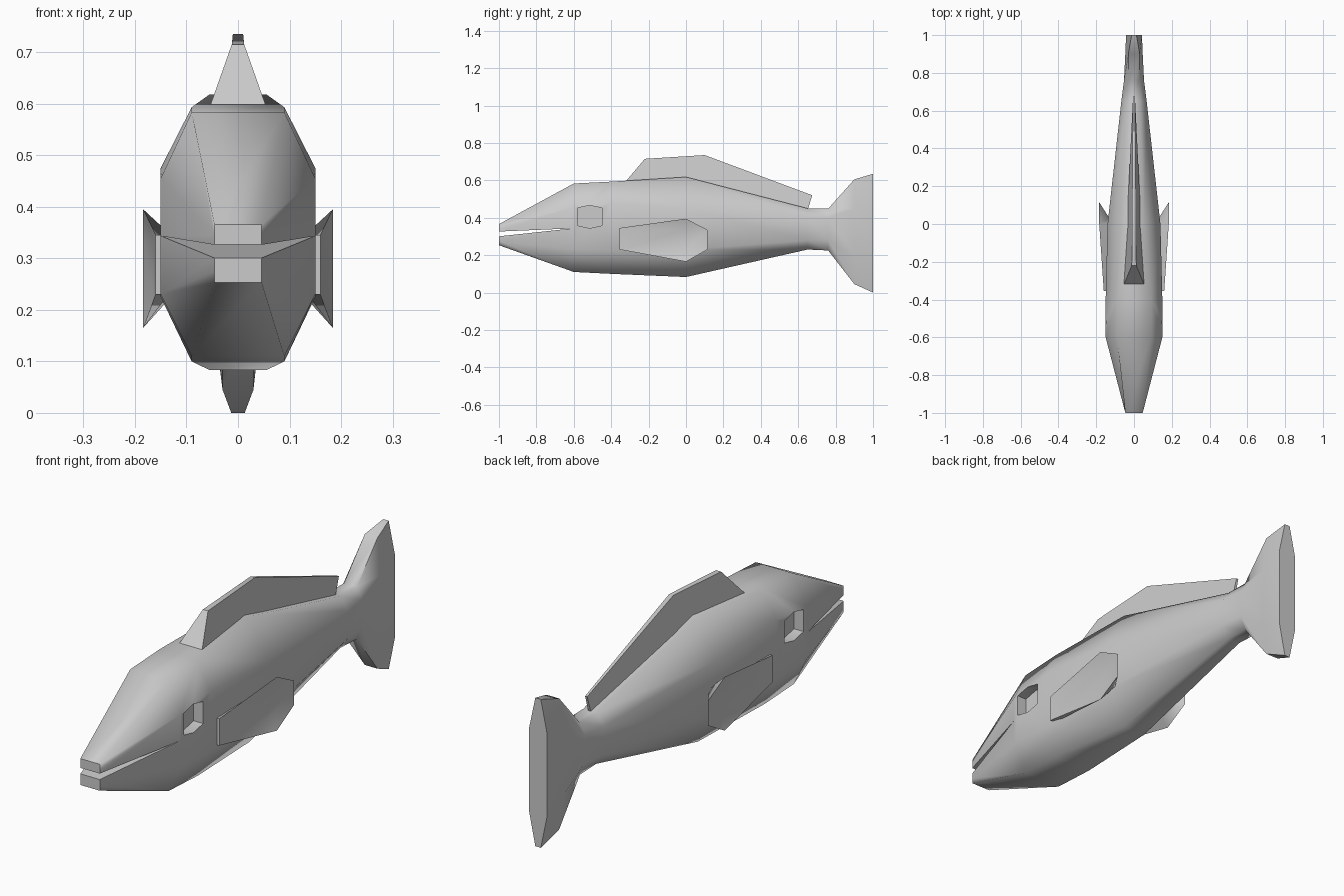
import bpy, bmesh
from math import radians

if "Cube" in bpy.data.objects:
    bpy.data.objects.remove(bpy.data.objects["Cube"])


def make(name, verts, faces):
    bm = bmesh.new()
    vs = [bm.verts.new(v) for v in verts]
    for f in faces:
        bm.faces.new([vs[i] for i in f])
    bmesh.ops.recalc_face_normals(bm, faces=bm.faces)
    me = bpy.data.meshes.new(name)
    bm.to_mesh(me)
    bm.free()
    ob = bpy.data.objects.new(name, me)
    bpy.context.collection.objects.link(ob)
    return ob


def loft(name, rings):
    """Skin equal-length rings and cap both ends."""
    n = len(rings[0])
    verts = [v for r in rings for v in r]
    faces = [list(range(n)), list(range(len(verts) - n, len(verts)))]
    for k in range(len(rings) - 1):
        for i in range(n):
            j = (i + 1) % n
            faces.append([k * n + i, k * n + j, k * n + n + j, k * n + n + i])
    return make(name, verts, faces)


def activate(ob):
    bpy.ops.object.select_all(action='DESELECT')
    ob.select_set(True)
    bpy.context.view_layer.objects.active = ob


def smooth(ob, deg):
    activate(ob)
    bpy.ops.object.shade_smooth_by_angle(angle=radians(deg))


def cut(ob, cutter):
    activate(ob)
    m = ob.modifiers.new("cut", 'BOOLEAN')
    m.operation, m.solver, m.object = 'DIFFERENCE', 'EXACT', cutter
    bpy.ops.object.modifier_apply(modifier=m.name)
    bpy.data.objects.remove(cutter)


# Body and tail: y, half width at top / side / bottom, z of top, upper side, lower side, bottom
sections = [
    (-1.0, .046, .046, .046, .366, .345, .275, .253),
    (-0.6, .09, .15, .09, .583, .455, .23, .11),
    (-0.4, .09, .15, .09, .593, .475, .225, .10),
    (0.0, .055, .14, .055, .618, .45, .23, .083),
    (0.65, .03, .067, .03, .45, .40, .28, .23),
    (0.76, .03, .053, .03, .448, .40, .28, .225),
    (0.9, .03, .046, .03, .605, .45, .19, .045),
    (1.0, .013, .042, .013, .635, .50, .14, .0),
]
rings = []
for y, wt, ws, wb, z1, z2, z3, z4 in sections:
    half = [(wt, z1), (ws, z2), (ws, z3), (wb, z4)]
    rings.append([(x, y, z) for x, z in half] + [(-x, y, z) for x, z in reversed(half)])
body = loft("body", rings)

# Mouth slit
slit = [(-1.1, .322), (-.605, .343), (-1.1, .29)]
cut(body, loft("mouth_cutter", [[(x, y, z) for y, z in slit] for x in (-.3, .3)]))

# Eye sockets
eye = [(-.58, .452), (-.515, .466), (-.45, .452), (-.45, .358), (-.515, .344), (-.58, .358)]
for s in (-1, 1):
    cut(body, loft("eye_cutter", [[(s * x, y, z) for y, z in eye] for x in (.105, .3)]))
smooth(body, 66)
for e in body.data.edges:
    if all(abs(abs(body.data.vertices[i].co.y) - 1) < 1e-4 for i in e.vertices):
        e.use_edge_sharp = True

# Dorsal fin: y, z, half width, from the base rear round the top to the base front
outline = [(-.33, .585, .058), (-.22, .715, .012), (.10, .735, .010),
           (.675, .52, .005), (.65, .44, .006), (0, .60, .038)]
dorsal = loft("dorsal_fin", [[(s * w, y, z) for y, z, w in outline] for s in (-1, 1)])
smooth(dorsal, 40)

# Side fins: flared scoops with a raised rim and a dished outer face
for s, side in ((1, "right"), (-1, "left")):
    rim = [(.16, -.355, .345), (.184, 0, .395), (.184, .115, .335),
           (.184, .115, .23), (.184, 0, .165), (.16, -.355, .23)]
    root = [(.135, -.355, .345), (.13, 0, .345), (.13, .03, .335),
            (.13, .03, .23), (.13, 0, .225), (.135, -.355, .23)]
    dish = [(.164, 0, .335), (.164, 0, .225)]
    verts = [(s * x, y, z) for x, y, z in rim + root + dish]
    faces = [[i, (i + 1) % 6, (i + 1) % 6 + 6, i + 6] for i in range(6)]
    faces += [list(range(6, 12)), [0, 1, 12], [1, 2, 12], [2, 3, 13, 12],
              [3, 4, 13], [4, 5, 13], [5, 0, 12, 13]]
    smooth(make(side + "_fin", verts, faces), 50)
